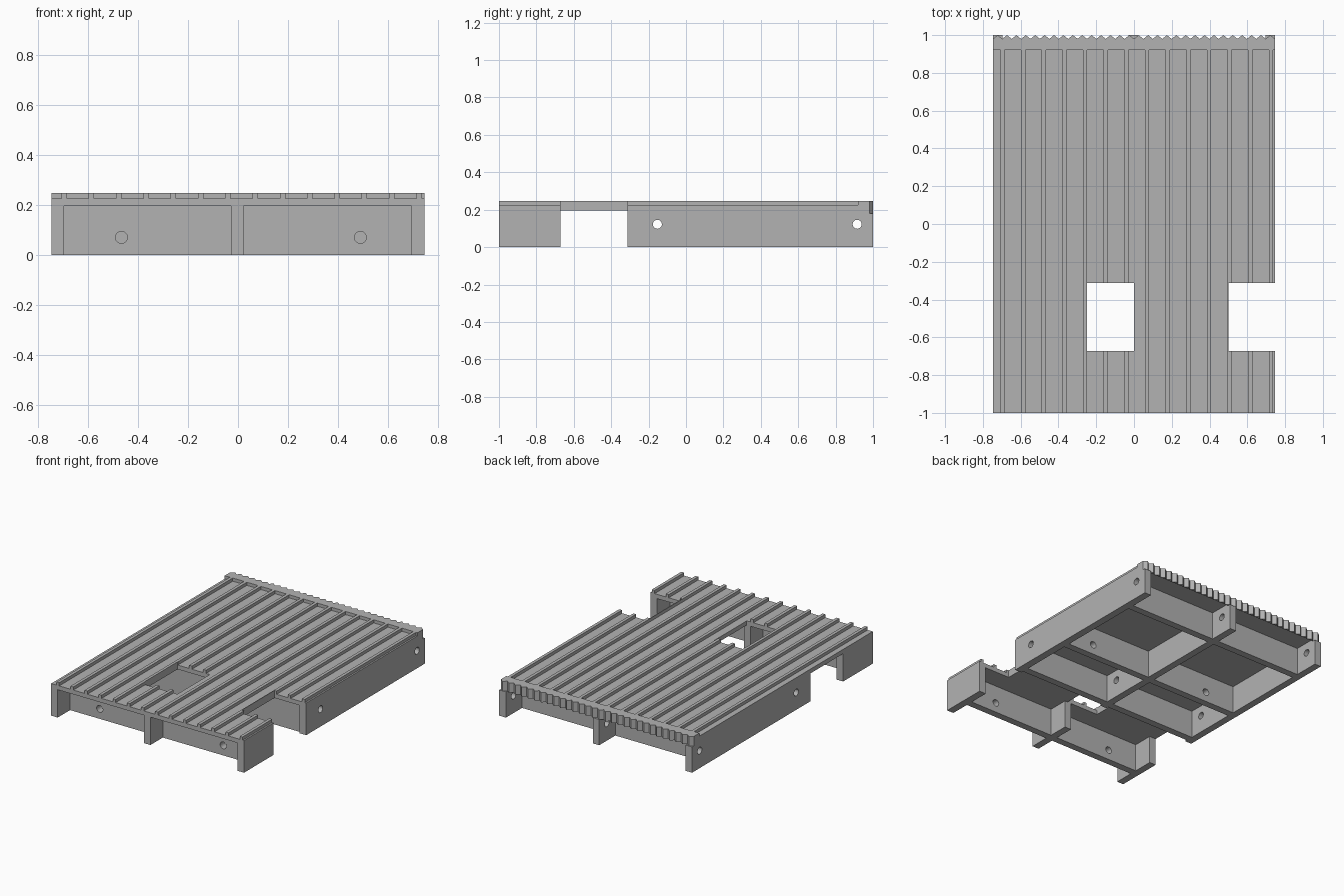
import bpy
import bmesh
from mathutils import Matrix, Vector

old = bpy.data.objects.get("Cube")
if old:
    bpy.data.objects.remove(old, do_unlink=True)

grey = bpy.data.materials.new("plain_grey")
grey.use_nodes = True
colour = (0.448, 0.448, 0.448, 1)
grey.diffuse_color = colour
grey.node_tree.nodes["Principled BSDF"].inputs["Base Color"].default_value = colour

HALF_W = 0.747
DECK_LOW, DECK_MID, DECK_TOP = 0.195, 0.225, 0.247
TOOTH_LOW, TOOTH_ROOT = 0.18, 0.98


def prism(name, outlines, axis, start, end):
    """Extrude 2D outlines, given in the other two axes in order, along an axis."""
    bm = bmesh.new()
    step = Vector()
    step[axis] = end - start
    for outline in outlines:
        verts = []
        for p in outline:
            co = list(p)
            co.insert(axis, start)
            verts.append(bm.verts.new(co))
        face = bm.faces.new(verts)
        ext = bmesh.ops.extrude_face_region(bm, geom=[face], use_keep_orig=True)
        moved = [g for g in ext["geom"] if isinstance(g, bmesh.types.BMVert)]
        bmesh.ops.translate(bm, vec=step, verts=moved)
    bmesh.ops.recalc_face_normals(bm, faces=bm.faces)
    mesh = bpy.data.meshes.new(name)
    bm.to_mesh(mesh)
    bm.free()
    mesh.materials.append(grey)
    obj = bpy.data.objects.new(name, mesh)
    bpy.context.collection.objects.link(obj)
    return obj


def rect(a0, a1, b0, b1):
    return [(a0, b0), (a1, b0), (a1, b1), (a0, b1)]


def cylinder(centre, axis, radius=0.024, depth=0.3):
    bm = bmesh.new()
    turn = Matrix.Rotation(1.570796, 4, "Y" if axis == 0 else "X")
    bmesh.ops.create_cone(bm, cap_ends=True, segments=32, radius1=radius, radius2=radius,
                          depth=depth, matrix=Matrix.Translation(centre) @ turn)
    mesh = bpy.data.meshes.new("hole_cutter")
    bm.to_mesh(mesh)
    bm.free()
    mesh.materials.append(grey)
    obj = bpy.data.objects.new("hole_cutter", mesh)
    bpy.context.collection.objects.link(obj)
    return obj


def cut(obj, cutter):
    cutter.hide_render = True
    mod = obj.modifiers.new("cut", "BOOLEAN")
    mod.operation = "DIFFERENCE"
    mod.solver = "EXACT"
    mod.object = cutter
    bpy.context.view_layer.objects.active = obj
    bpy.ops.object.modifier_apply(modifier=mod.name)
    bpy.data.objects.remove(cutter, do_unlink=True)


# Ribbed deck: one profile running front to back, with two openings
profile = [(-HALF_W, DECK_LOW), (-HALF_W, DECK_MID)]
for i in range(14):
    x = -0.707 + i * 0.1093
    profile += [(x, DECK_MID), (x, DECK_TOP), (x + 0.022, DECK_TOP), (x + 0.022, DECK_MID)]
profile += [(HALF_W, DECK_MID), (HALF_W, DECK_LOW)]
deck = prism("ribbed_deck", [profile], 1, -1, 0.92)
for x0, x1 in ((-0.25, 0.0), (0.5, 0.8)):
    cut(deck, prism("opening_cutter", [rect(x0, x1, -0.672, -0.312)], 2, 0.1, 0.4))

# Solid band and toothed strip along the back edge
prism("back_band", [rect(-HALF_W, HALF_W, 0.92, TOOTH_ROOT)], 2, DECK_LOW, DECK_TOP)
count = 30
pitch = 2 * HALF_W / count
teeth = []
for i in range(count):
    x = -HALF_W + i * pitch
    teeth.append([(x, TOOTH_ROOT), (x + pitch, TOOTH_ROOT), (x + pitch / 2, 1.0)])
prism("back_teeth", teeth, 2, TOOTH_LOW, DECK_TOP)

# Three rails, each split by the crosswise slot, drilled in the back part
rails = {"right": (-HALF_W, -0.697), "middle": (-0.028, 0.022), "left": (0.695, HALF_W)}
back_outline = [(-0.312, 0), (1, 0), (1, TOOTH_LOW), (TOOTH_ROOT, TOOTH_LOW),
                (TOOTH_ROOT, DECK_LOW), (-0.312, DECK_LOW)]
for side, (x0, x1) in rails.items():
    prism(side + "_front_rail", [rect(-1, -0.672, 0, DECK_LOW)], 0, x0, x1)
    rail = prism(side + "_back_rail", [back_outline], 0, x0, x1)
    for y in (-0.153, 0.915):
        cut(rail, cylinder(((x0 + x1) / 2, y, 0.122), 0))

# Cross joists between the rails, two rows of them drilled
bays = {"right": (-0.697, -0.028, -0.467), "left": (0.022, 0.695, 0.49)}
rows = {"front": (-0.863, True), "slot": (-0.295, False),
        "centre": (0.122, True), "back": (0.772, False)}
for side, (x0, x1, hole_x) in bays.items():
    for row, (y, drilled) in rows.items():
        joist = prism(f"{side}_{row}_joist", [rect(x0, x1, 0, DECK_LOW)], 1, y, y + 0.05)
        if drilled:
            cut(joist, cylinder((hole_x, y + 0.025, 0.07), 1))
